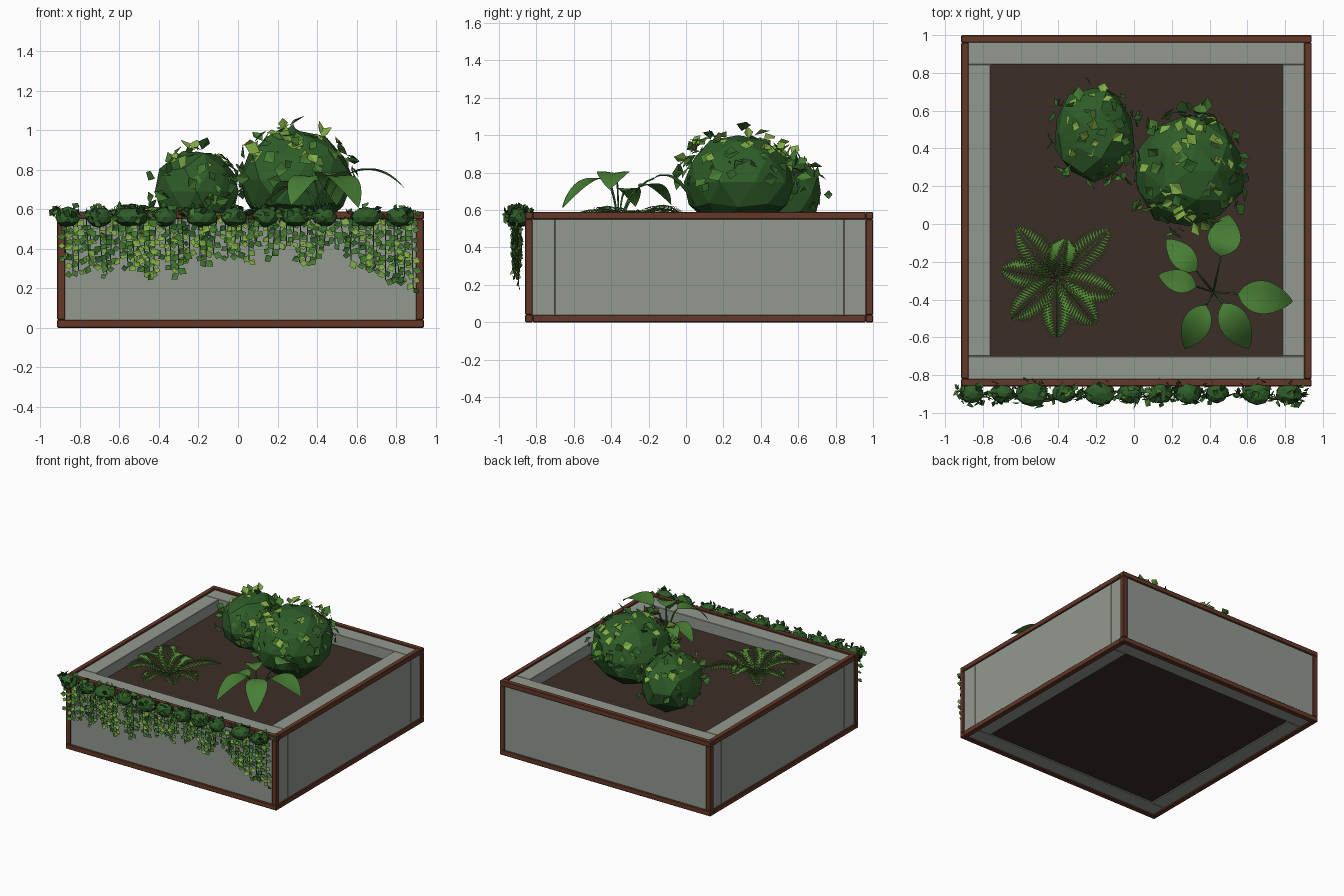
import bpy, bmesh, math, random
from mathutils import Vector as V

if "Cube" in bpy.data.objects:
    bpy.data.objects.remove(bpy.data.objects["Cube"])
random.seed(7)
R = random.uniform


def mat(name, r, g, b):
    m = bpy.data.materials.new(name)
    m.diffuse_color = (r, g, b, 1)
    m.use_nodes = True
    m.node_tree.nodes["Principled BSDF"].inputs["Base Color"].default_value = m.diffuse_color
    return m


RUST = mat("rust", 0.13, 0.04, 0.022)
GREY = mat("concrete", 0.29, 0.32, 0.28)
SOIL = mat("soil", 0.045, 0.027, 0.02)
DARK = mat("dark_green", 0.012, 0.045, 0.01)
MID = mat("mid_green", 0.028, 0.11, 0.022)
LEAF = mat("leaf_green", 0.06, 0.2, 0.03)
LIGHT = mat("light_green", 0.22, 0.42, 0.06)
FOLIAGE = [DARK, MID, LEAF, LIGHT]


def finish(name, bm, mats, smooth=False):
    me = bpy.data.meshes.new(name)
    bm.to_mesh(me)
    bm.free()
    for m in mats:
        me.materials.append(m)
    for p in me.polygons:
        p.use_smooth = smooth
    ob = bpy.data.objects.new(name, me)
    bpy.context.collection.objects.link(ob)
    return ob


def box(name, lo, hi, m, bevel=0.0):
    bm = bmesh.new()
    bmesh.ops.create_cube(bm, size=1)
    for v in bm.verts:
        v.co = V([l + (h - l) * (c + 0.5) for l, h, c in zip(lo, hi, v.co)])
    if bevel:
        bmesh.ops.bevel(bm, geom=bm.edges[:], offset=bevel, segments=1, affect='EDGES')
    return finish(name, bm, [m])


def bez(a, b, c, t):
    return a * (1 - t) ** 2 + b * 2 * t * (1 - t) + c * t * t


def face(bm, pts, mi):
    f = bm.faces.new([bm.verts.new(p) for p in pts])
    f.material_index = mi


def leaf(bm, p, d, n, size, mi):
    """small leaf folded along its middle"""
    d = d.normalized()
    s = d.cross(n).normalized() * size * 0.42
    up = s.cross(d).normalized() * size * 0.12
    mid, tip = p + d * size * 0.5, p + d * size
    vs = [bm.verts.new(q) for q in (p, mid + s + up, tip, mid - s + up)]
    for tri in ((0, 1, 2), (0, 2, 3)):
        bm.faces.new([vs[i] for i in tri]).material_index = mi


def tube(bm, pts, r, mi, sides=4):
    rings = []
    for i, p in enumerate(pts):
        d = (pts[min(i + 1, len(pts) - 1)] - pts[max(i - 1, 0)]).normalized()
        a = d.orthogonal().normalized()
        b = d.cross(a)
        rings.append([bm.verts.new(p + (a * math.cos(k * math.tau / sides) + b * math.sin(k * math.tau / sides)) * r)
                      for k in range(sides)])
    for q, w in zip(rings, rings[1:]):
        for k in range(sides):
            j = (k + 1) % sides
            bm.faces.new((q[k], q[j], w[j], w[k])).material_index = mi


def blob(bm, c, rad, jitter):
    """lumpy low-poly ball, darker underneath"""
    vs = bmesh.ops.create_icosphere(bm, subdivisions=2, radius=1)["verts"]
    for v in vs:
        v.co = c + V([a * b for a, b in zip(v.co, rad)]) * (1.02 + R(-jitter, jitter))
    for f in {f for v in vs for f in v.link_faces}:
        f.material_index = 1 if f.calc_center_median().z > c.z - rad[2] * 0.35 else 0


def rand_dir(zmin):
    z, a = R(zmin, 1), R(0, math.tau)
    r = math.sqrt(1 - z * z)
    return V((r * math.cos(a), r * math.sin(a), z))


def bush(name, c, rad, count, size, zmin):
    bm = bmesh.new()
    c = V(c)
    blob(bm, c, rad, 0.07)
    for _ in range(count):
        n = rand_dir(zmin)
        p = c + V([a * b for a, b in zip(n, rad)]) * R(0.98, 1.06)
        d = rand_dir(-1) + n * 0.35
        mi = 3 if n.z > 0.45 and R(0, 1) < 0.65 else random.choice((1, 2, 2))
        leaf(bm, p, d, n, size * R(0.7, 1.2), mi)
    finish(name, bm, FOLIAGE)


# planter frame
X0, X1, Y0, Y1, H, T = -0.915, 0.94, -0.86, 1.0, 0.59, 0.04
for z, lvl in ((0, "bottom"), (H - T, "top")):
    for y, s in ((Y0, "front"), (Y1 - T, "back")):
        box(f"{lvl}_{s}_rail", (X0, y, z), (X1, y + T, z + T), RUST, 0.004)
    for x, s in ((X0, "left"), (X1 - T, "right")):
        box(f"{lvl}_{s}_rail", (x, Y0 + T, z), (x + T, Y1 - T, z + T), RUST, 0.004)
for x, s in ((X0, "left"), (X1 - T, "right")):
    for y, q in ((Y0, "front"), (Y1 - T, "back")):
        box(f"{q}_{s}_post", (x, y, T), (x + T, y + T, H - T), RUST, 0.004)

# walls and soil
g, IX0, IX1, IY0, IY1 = 0.012, -0.76, 0.785, -0.70, 0.845
box("front_wall", (X0 + g, Y0 + g, g), (X1 - g, IY0, H - g), GREY, 0.003)
box("back_wall", (X0 + g, IY1, g), (X1 - g, Y1 - g, H - g), GREY, 0.003)
box("left_wall", (X0 + g, IY0, g), (IX0, IY1, H - g), GREY, 0.003)
box("right_wall", (IX1, IY0, g), (X1 - g, IY1, H - g), GREY, 0.003)
SZ = 0.49
box("soil", (IX0, IY0, 0.02), (IX1, IY1, SZ), SOIL)

# bushes
bush("large_bush", (0.29, 0.28, 0.75), (0.29, 0.3, 0.26), 110, 0.08, -0.1)
bush("small_bush", (-0.21, 0.48, 0.69), (0.215, 0.245, 0.21), 65, 0.07, -0.3)

# fern
bm = bmesh.new()
base = V((-0.41, -0.29, SZ))
for tx, ty, top in ((-0.62, -0.02, 0.16), (-0.13, -0.03, 0.13), (-0.1, -0.37, 0.12), (-0.2, -0.53, 0.13),
                    (-0.41, -0.6, 0.12), (-0.65, -0.5, 0.15), (-0.7, -0.24, 0.12), (-0.36, -0.08, 0.14)):
    tip = V((tx, ty, SZ + 0.08))
    ctl = (base + tip) / 2
    ctl.z = SZ + top * 1.4
    tube(bm, [bez(base, ctl, tip, i / 8) for i in range(9)], 0.004, 0, 3)
    side = (tip - base).cross(V((0, 0, 1))).normalized()
    N = 20
    for i in range(2, N):
        t = i / N
        p, d = bez(base, ctl, tip, t), (bez(base, ctl, tip, t + .02) - bez(base, ctl, tip, t - .02)).normalized()
        L = 0.095 * math.sin(math.pi * (0.12 + 0.86 * t)) ** 0.8
        for s in (side, -side):
            q = p + s * L + d * L * 0.45 - V((0, 0, 0.12 * L))
            m = (p + q) / 2
            face(bm, (p, m + d * 0.008, q, m - d * 0.008), 1)
finish("fern", bm, [LEAF, mat("fern_green", 0.085, 0.25, 0.035)])

# broad-leaved plant: leaf base xy, tip xy, base z, arch z, tip z, half width
bm = bmesh.new()
root = V((0.42, -0.36, SZ))
for bx, by, tx, ty, z0, z1, z2, w in ((0.46, -0.17, 0.5, 0.05, 0.77, 0.83, 0.62, 0.088),
                                      (0.55, -0.37, 0.84, -0.41, 0.77, 0.85, 0.71, 0.088),
                                      (0.47, -0.42, 0.61, -0.66, 0.76, 0.80, 0.61, 0.08),
                                      (0.38, -0.43, 0.27, -0.66, 0.76, 0.80, 0.62, 0.075),
                                      (0.33, -0.33, 0.13, -0.27, 0.70, 0.75, 0.62, 0.06),
                                      (0.33, -0.25, 0.17, -0.08, 0.72, 0.78, 0.63, 0.065)):
    a, c = V((bx, by, z0)), V((tx, ty, z2))
    b = (a + c) / 2
    b.z = z1
    k = root.lerp(a, 0.35)
    k.z = z0 - 0.03
    tube(bm, [bez(root, k, a, i / 6) for i in range(7)], 0.006, 0)
    side = (c - a).cross(V((0, 0, 1))).normalized()
    rows, N = [], 12
    for i in range(N + 1):
        t = i / N
        p = bez(a, b, c, t)
        h = w * math.sin(math.pi * t ** 0.85) ** 0.75 if 0 < t < 1 else 0.002
        rows.append([bm.verts.new(p + side * h * u + V((0, 0, abs(u) * h * 0.2 - u * u * h * 0.1)))
                     for u in (-1, -0.5, 0, 0.5, 1)])
    for q, r in zip(rows, rows[1:]):
        for j in range(4):
            bm.faces.new((q[j], q[j + 1], r[j + 1], r[j])).material_index = 1
finish("broad_leaf_plant", bm, [MID, mat("broad_green", 0.065, 0.21, 0.035)], True)

# ivy clumps along the front rim
bm = bmesh.new()
for x, r in ((-0.86, .065), (-0.7, .06), (-0.54, .085), (-0.37, .06), (-0.18, .08), (-0.02, .065),
             (0.14, .065), (0.29, .07), (0.44, .06), (0.65, .075), (0.82, .07)):
    c = V((x, -0.895, 0.56))
    rad = (r, r * 0.85, 0.05)
    blob(bm, c, rad, 0.08)
    for _ in range(22):
        n = rand_dir(-0.3)
        p = c + V((n.x * r * 1.15, n.y * r * 0.75, n.z * 0.045))
        leaf(bm, p, rand_dir(-0.6) * V((1, 0.6, 0.8)).length * 0.6 + V((R(-.5, .5), 0, 0)), n, R(0.035, 0.055),
             random.choice((0, 1, 1, 2)))
finish("ivy_clumps", bm, FOLIAGE)

# hanging ivy strands
bm = bmesh.new()
N = 54
for i in range(N):
    x = -0.87 + 1.75 * i / (N - 1) + R(-0.01, 0.01)
    low = 0.3 if x < -0.2 else 0.37
    if x > 0.55:
        low = 0.37 - (x - 0.55) * 0.5
    low += R(-0.04, 0.07)
    y = R(-0.925, -0.885)
    top, end = V((x, y, 0.56)), V((x + R(-0.02, 0.02), y + R(0, 0.01), low))
    tube(bm, [top, end], 0.003, 1, 3)
    n = int((0.54 - low) / 0.024)
    for j in range(n + 1):
        p = top.lerp(end, (j + 0.5) / (n + 0.5))
        d = V((R(0.3, 1) * (-1) ** j, R(-0.3, 0.3), R(-1, 0.1)))
        leaf(bm, p, d, V((R(-.3, .3), -1, R(-.2, .5))), R(0.036, 0.052), random.choice((1, 2, 2, 2, 3, 3)))
finish("ivy_strands", bm, FOLIAGE)
